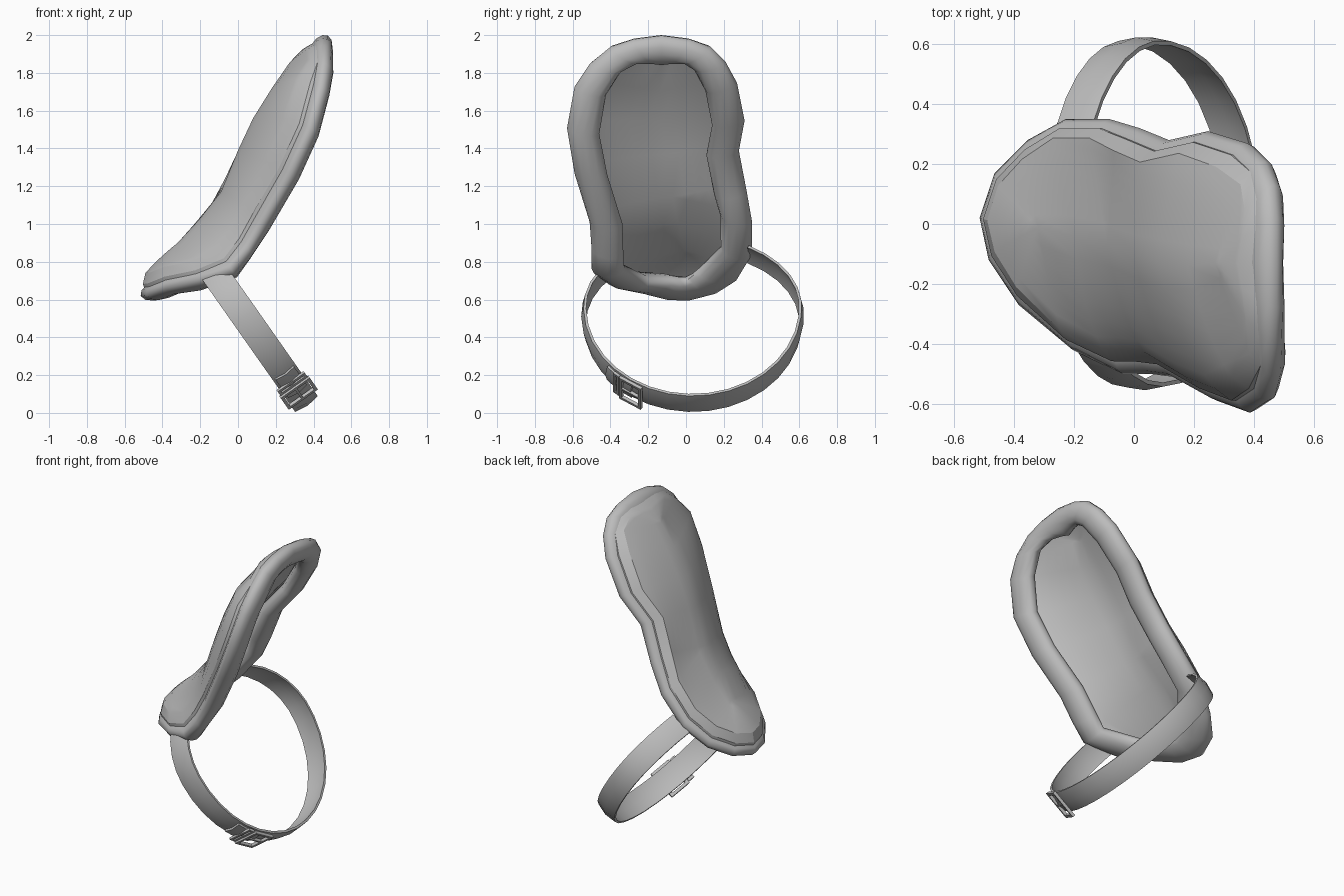
import bpy, bmesh, math
from mathutils import Vector, Matrix

if "Cube" in bpy.data.objects:
    bpy.data.objects.remove(bpy.data.objects["Cube"])

grey = bpy.data.materials.new("plain grey")
grey.use_nodes = True
grey.diffuse_color = (0.5, 0.5, 0.5, 1)
grey.node_tree.nodes["Principled BSDF"].inputs["Base Color"].default_value = (0.5, 0.5, 0.5, 1)


def finish(name, bm, angle=35):
    """Turn a bmesh into a shaded object."""
    bmesh.ops.remove_doubles(bm, verts=bm.verts, dist=0.0005)
    bmesh.ops.recalc_face_normals(bm, faces=bm.faces)
    mesh = bpy.data.meshes.new(name)
    bm.to_mesh(mesh)
    bm.free()
    mesh.materials.append(grey)
    obj = bpy.data.objects.new(name, mesh)
    bpy.context.collection.objects.link(obj)
    bpy.ops.object.select_all(action='DESELECT')
    obj.select_set(True)
    bpy.context.view_layer.objects.active = obj
    bpy.ops.object.shade_smooth_by_angle(angle=math.radians(angle))


def loft(name, sections, closed_path, closed_section, caps=False, angle=35):
    """Skin a row of cross-sections with quads."""
    bm = bmesh.new()
    rows = [[bm.verts.new(p) for p in s] for s in sections]
    n, m = len(rows), len(rows[0])
    for i in range(n if closed_path else n - 1):
        a, b = rows[i], rows[(i + 1) % n]
        for j in range(m if closed_section else m - 1):
            k = (j + 1) % m
            bm.faces.new((a[j], a[k], b[k], b[j]))
    if caps:
        bm.faces.new(rows[0])
        bm.faces.new(rows[-1])
    finish(name, bm, angle)


# Crest of the pad, from the top end to the bottom end
spine = [Vector(p) for p in (
    (0.27, -0.13, 1.85), (0.18, -0.14, 1.72), (0.08, -0.13, 1.56), (0.0, -0.1, 1.39),
    (-0.09, -0.07, 1.17), (-0.2, -0.04, 1.03), (-0.32, -0.01, 0.9))]

# Outer edge of the rim, each point paired with a crest point
rim = [
    (0.49, -0.13, 1.99, 0), (0.49, -0.28, 1.97, 0), (0.485, -0.4, 1.93, 0),
    (0.48, -0.51, 1.84, 0), (0.46, -0.59, 1.72, 1), (0.4, -0.63, 1.5, 2),
    (0.29, -0.59, 1.26, 3), (0.14, -0.51, 1.0, 4), (0.06, -0.5, 0.86, 5),
    (-0.03, -0.5, 0.75, 5), (-0.2, -0.42, 0.69, 6), (-0.38, -0.27, 0.65, 6),
    (-0.48, -0.12, 0.61, 6), (-0.51, 0.02, 0.605, 6), (-0.46, 0.17, 0.64, 6),
    (-0.35, 0.28, 0.71, 6), (-0.22, 0.35, 0.83, 5), (-0.07, 0.35, 1.0, 4),
    (0.03, 0.32, 1.17, 4), (0.13, 0.28, 1.38, 3), (0.26, 0.31, 1.54, 2),
    (0.39, 0.27, 1.74, 1), (0.45, 0.21, 1.85, 0), (0.48, 0.13, 1.93, 0),
    (0.49, 0.02, 1.97, 0)]


def outward(i):
    """Outward direction of the pad at a crest point."""
    t = max(0, i - 3) / 3
    return Vector((-0.88, 0, 0.48)).lerp(Vector((-0.35, 0, 0.94)), t).normalized()


rim_sections, panel_sections = [], []
for x, y, z, i in rim:
    edge, up, crest = Vector((x, y, z)), outward(i), spine[i]
    span = crest - edge
    inward = (span - up * span.dot(up)).normalized()
    at_end = i in (0, 6)

    # Flattened padded tube, wider around the bottom end
    half = 0.115 if i == 6 else 0.087
    rim_sections.append([
        edge + inward * half * (1 - math.cos(a)) + up * (0.015 + 0.055 * math.sin(a))
        for a in (math.tau * k / 12 for k in range(12))])

    # Domed panel: sloped lip, crease, then a curve up to the crest
    inset, lift, step = 0.033 * (1 + max(0, -inward.z)), 0.07, 0.05
    if i == 0:
        lift, step = 0.06, 0.037
    elif not at_end and y < 0:
        inset, lift, step = 0.042, 0.082, 0.058
    lip = edge + inward * inset + up * lift
    crease = lip + inward * inset + up * step
    rise = (crest - crease).dot(up)
    flat = crest - crease - up * rise
    bulge = 0.15 if at_end else 0.45
    skin = [lip, crease]
    for k in range(1, 7):
        t = k / 6
        a = t * math.pi / 2
        skin.append(crease + flat * ((1 - bulge) * t + bulge * (1 - math.cos(a)))
                    + up * rise * ((1 - bulge) * t + bulge * math.sin(a)))
    lining = [p - up * 0.04 for p in reversed(skin)]
    panel_sections.append(lining + skin)

loft("padded_rim", rim_sections, True, True, angle=60)
loft("domed_panel", panel_sections, True, False, angle=26)

# Strap ring lies in a tilted plane
down = Vector((0.575, 0, -0.818))
across = Vector((0.818, 0, 0.575))
side = Vector((0, 1, 0))
centre = Vector((0.03, 0.035, 0.52))
RADIUS = 0.58


def strap_frame(deg):
    """Position, tangent and outward direction on the strap, flattened on top."""
    a = math.radians(deg)
    squash = 0.8 if math.cos(a) < 0 else 1
    out = side * math.sin(a) + down * math.cos(a)
    pos = centre + (side * math.sin(a) + down * math.cos(a) * squash) * RADIUS
    return pos, side * math.cos(a) - down * math.sin(a), out


def band(name, start, end, steps, half, low, high):
    """Crowned band following the strap ring."""
    sections = []
    for k in range(steps + 1):
        p, _, out = strap_frame(start + (end - start) * k / steps)
        sections.append([p + across * w * half + out * (h - 0.012 * w * w) for w, h in
                         ((-1, low), (0, low), (1, low), (1, high), (0, high), (-1, high))])
    loft(name, sections, False, True, caps=True)


band("strap", -132, 149, 26, 0.073, -0.004, 0.01)
band("strap_tail", -50, -33, 3, 0.06, 0.01, 0.024)


def frame(name, deg, half_w, half_t, bar, lift, middle):
    """Rectangular metal loop lying on the strap."""
    p, tan, out = strap_frame(deg)
    p = p + out * lift
    bm = bmesh.new()
    bars = [(s * half_w, 0, bar, 2 * half_t + bar) for s in (-1, 1)]
    bars += [(0, s * half_t, 2 * half_w + bar, bar) for s in (-1, 1)]
    if middle:
        bars.append((0, 0, bar * 0.7, 2 * half_t))
    basis = Matrix((across, tan, out)).transposed().to_4x4()
    for w, t, sw, st in bars:
        place = Matrix.Translation(p + across * w + tan * t) @ basis
        bmesh.ops.create_cube(bm, size=1, matrix=place @ Matrix.Diagonal((sw, st, bar, 1)))
    finish(name, bm)


frame("buckle", -33, 0.085, 0.06, 0.018, 0.022, True)
frame("strap_keeper", -42, 0.08, 0.013, 0.015, 0.02, False)
